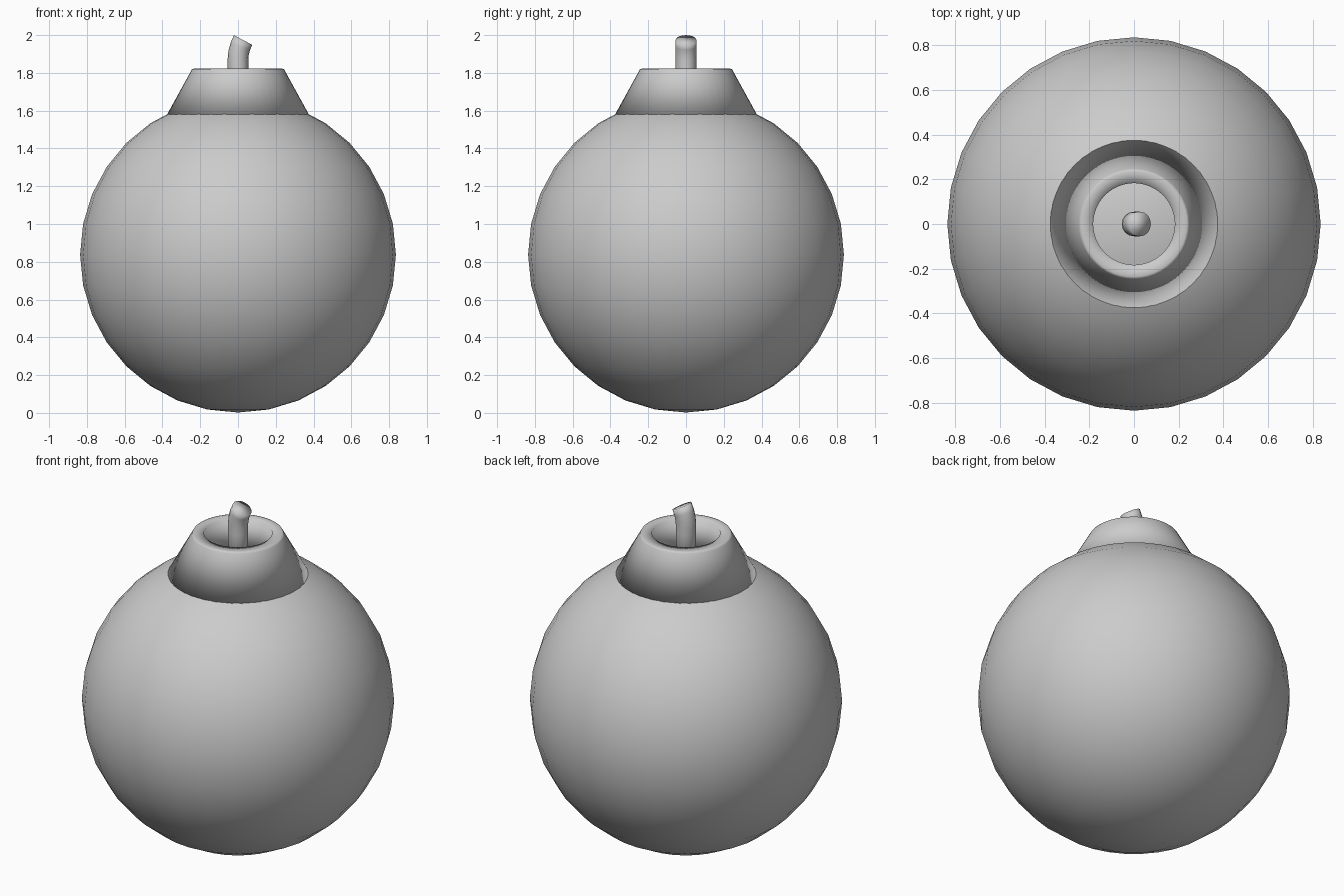
import bpy, bmesh, math

if "Cube" in bpy.data.objects:
    bpy.data.objects.remove(bpy.data.objects["Cube"])


def loft(name, rings, cap=True, close=False):
    """Skin a list of equal-length point rings."""
    bm = bmesh.new()
    loops = [[bm.verts.new(p) for p in ring] for ring in rings]
    pairs = list(zip(loops, loops[1:]))
    if close:
        pairs.append((loops[-1], loops[0]))
    n = len(loops[0])
    for a, b in pairs:
        for i in range(n):
            j = (i + 1) % n
            bm.faces.new((a[i], a[j], b[j], b[i]))
    if cap:
        bm.faces.new(loops[0][::-1])
        bm.faces.new(loops[-1])
    bmesh.ops.recalc_face_normals(bm, faces=bm.faces[:])
    me = bpy.data.meshes.new(name)
    bm.to_mesh(me)
    bm.free()
    me.polygons.foreach_set("use_smooth", [True] * len(me.polygons))
    ob = bpy.data.objects.new(name, me)
    bpy.context.collection.objects.link(ob)
    return ob


def ring(x, z, r, tilt, n):
    """Circle of radius r, leaning towards +x by tilt."""
    pts = []
    for i in range(n):
        a = 2 * math.pi * i / n
        u, v = r * math.cos(a), r * math.sin(a)
        pts.append((x + u * math.cos(tilt), v, z - u * math.sin(tilt)))
    return pts


# Round body
bpy.ops.mesh.primitive_uv_sphere_add(segments=32, ring_count=16, radius=0.836,
                                     location=(0, 0, 0.838))
body = bpy.context.object
body.name = "body"
bpy.ops.object.shade_smooth()

# Hollow tapered neck, with its rim and inner wall
profile = [(0.378, 1.575), (0.247, 1.813), (0.243, 1.82), (0.235, 1.822),
           (0.183, 1.822), (0.183, 1.63)]
loft("neck", [ring(0, z, r, 0, 48) for r, z in profile], cap=False, close=True)

# Bent fuse: x, z, tilt in degrees
path = [(0, 1.62, 0), (0, 1.83, 0), (0, 1.87, 3), (0.003, 1.905, 11),
        (0.012, 1.94, 20), (0.027, 1.974, 28)]
loft("fuse", [ring(x, z, 0.055, math.radians(t), 16) for x, z, t in path])
